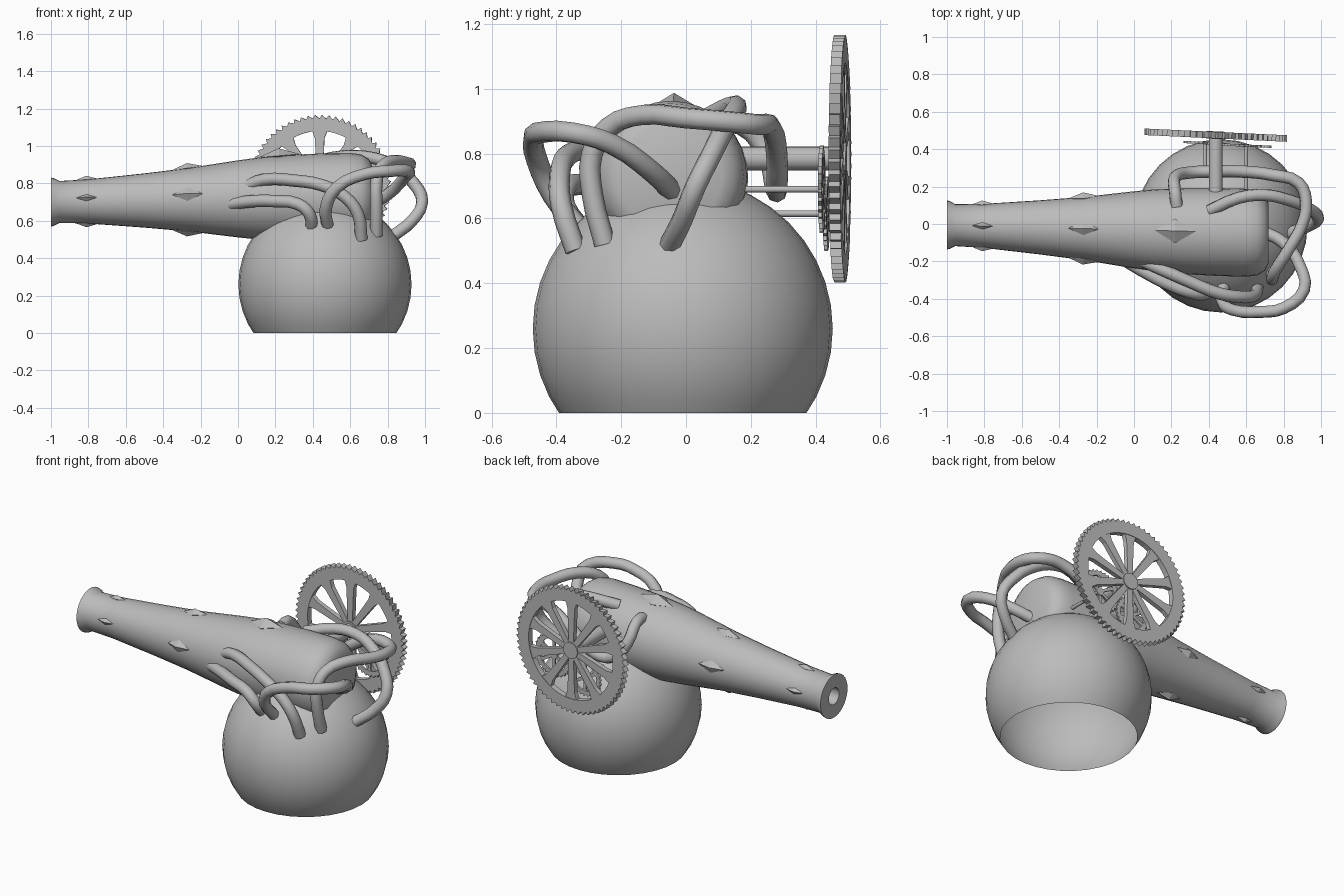
import bpy, bmesh, math
from mathutils import Vector, Matrix

if "Cube" in bpy.data.objects:
    bpy.data.objects.remove(bpy.data.objects["Cube"])

grey = bpy.data.materials.new("iron_grey")
grey.diffuse_color = (0.5, 0.5, 0.5, 1)
grey.use_nodes = True
grey.node_tree.nodes["Principled BSDF"].inputs["Base Color"].default_value = grey.diffuse_color


def finish(name, bm, smooth=None):
    bmesh.ops.recalc_face_normals(bm, faces=bm.faces[:])
    mesh = bpy.data.meshes.new(name)
    bm.to_mesh(mesh)
    bm.free()
    ob = bpy.data.objects.new(name, mesh)
    bpy.context.collection.objects.link(ob)
    mesh.materials.append(grey)
    if smooth:
        shade(ob, smooth)
    return ob


def shade(ob, angle):
    bpy.ops.object.select_all(action='DESELECT')
    ob.select_set(True)
    bpy.context.view_layer.objects.active = ob
    bpy.ops.object.shade_smooth_by_angle(angle=math.radians(angle))


# Round base: open shell cut flat at the ground
bm = bmesh.new()
bmesh.ops.create_uvsphere(bm, u_segments=32, v_segments=20, radius=0.463,
                          matrix=Matrix.Translation((0.465, -0.01, 0.26)))
bmesh.ops.bisect_plane(bm, geom=bm.verts[:] + bm.edges[:] + bm.faces[:],
                       plane_co=(0, 0, 0), plane_no=(0, 0, 1), clear_inner=True)
finish("round_base", bm, 40)

# Barrel: rings along a slightly tilted axis, with an inset bore
PROFILE = [(-0.75, 0.05), (-1, 0.05), (-1, 0.131), (-0.985, 0.128), (-0.955, 0.112),
           (-0.8, 0.118), (-0.5, 0.145), (-0.26, 0.17), (0, 0.206), (0.12, 0.22),
           (0.27, 0.23), (0.45, 0.235), (0.6, 0.235), (0.66, 0.226), (0.70, 0.2),
           (0.72, 0.16)]


def axis(x):
    t = (x + 1) / 1.72
    return Vector((x, -0.005 - 0.045 * t, 0.70 + 0.03 * t))


def surface(x, a):
    for (x0, r0), (x1, r1) in zip(PROFILE[4:], PROFILE[5:]):
        if x0 <= x <= x1:
            r = r0 + (r1 - r0) * (x - x0) / (x1 - x0)
    return axis(x) + r * Vector((0, math.cos(a), math.sin(a)))


bm = bmesh.new()
N = 32
rings = []
for x, r in PROFILE:
    rings.append([bm.verts.new(axis(x) + r * Vector((0, math.cos(k * math.tau / N),
                  math.sin(k * math.tau / N)))) for k in range(N)])
for a, b in zip(rings, rings[1:]):
    for k in range(N):
        bm.faces.new((a[k], a[(k + 1) % N], b[(k + 1) % N], b[k]))
bm.faces.new(rings[0])
bm.faces.new(rings[-1])
finish("barrel", bm, 40)


# Diamond studs: flat pyramids lying on the barrel surface
def stud(x, deg, length, width, height):
    a = math.radians(deg)
    c = surface(x, a)
    along = (surface(x + 0.05, a) - surface(x - 0.05, a)).normalized()
    side = Vector((0, -math.sin(a), math.cos(a)))
    out = along.cross(side).normalized()
    if out.dot(c - axis(x)) < 0:
        out = -out
    bm = bmesh.new()
    base = [bm.verts.new(c + v) for v in (along * length, side * width,
                                          -along * length, -side * width)]
    tip = bm.verts.new(c + out * height)
    low = bm.verts.new(c - out * height)
    for k in range(4):
        for p in (tip, low):
            bm.faces.new((base[k], base[(k + 1) % 4], p))
    finish("diamond_stud", bm)


for angle in (90, 190 - 20, 10, 270):
    stud(-0.81, angle, 0.06, 0.018, 0.02)
    stud(-0.27, angle, 0.085, 0.036, 0.027)
stud(0.22, 90, 0.11, 0.066, 0.04)


# Toothed, spoked wheels standing upright, slightly turned
def gear(name, centre, radius, root, inner, thick, teeth, spokes, hub, w0, w1):
    bm = bmesh.new()
    n = teeth * 2
    loops = []
    for y in (-thick / 2, thick / 2):
        for ring in ("out", "in"):
            vs = []
            for k in range(n):
                a = (k + (0.4 if k % 2 else 0)) * math.tau / n
                r = inner if ring == "in" else (radius if k % 2 else root)
                vs.append(bm.verts.new((r * math.cos(a), y, r * math.sin(a))))
            loops.append(vs)
    of, inf, ob, inb = loops
    for a, b in ((of, inf), (inf, inb), (inb, ob), (ob, of)):
        for k in range(n):
            j = (k + 1) % n
            bm.faces.new((a[k], a[j], b[j], b[k]))
    # spokes flare where they meet the rim
    d = thick * 0.4
    for s in range(spokes):
        rot = Matrix.Rotation(math.tau * s / spokes, 3, 'Y')
        path = [(hub * 0.6, w0), (inner * 0.86, w1), (inner * 1.03, w1 * 1.7)]
        secs = [[bm.verts.new(rot @ Vector((sx * w / 2, sy * d, r)))
                 for sx, sy in ((-1, -1), (1, -1), (1, 1), (-1, 1))] for r, w in path]
        for a, b in zip(secs, secs[1:]):
            for k in range(4):
                j = (k + 1) % 4
                bm.faces.new((a[k], a[j], b[j], b[k]))
        bm.faces.new(secs[0])
        bm.faces.new(secs[-1])
    bmesh.ops.create_cone(bm, cap_ends=True, segments=16, radius1=hub, radius2=hub,
                          depth=thick * 1.15, matrix=Matrix.Rotation(math.pi / 2, 4, 'X'))
    ob = finish(name, bm)
    ob.location = centre
    ob.rotation_euler.z = math.radians(-2.7)


gear("large_wheel", (0.437, 0.475, 0.785), 0.382, 0.362, 0.295, 0.035, 64, 10, 0.05, 0.032, 0.05)
gear("upper_gear", (0.60, 0.419, 0.69), 0.135, 0.122, 0.098, 0.012, 30, 6, 0.025, 0.016, 0.02)
gear("lower_gear", (0.38, 0.433, 0.615), 0.115, 0.103, 0.082, 0.012, 26, 6, 0.025, 0.016, 0.02)


# Axle and gear rods
def rod(name, x, z, y0, y1, r, seg):
    bm = bmesh.new()
    m = Matrix.Translation((x, (y0 + y1) / 2, z)) @ Matrix.Rotation(math.pi / 2, 4, 'X')
    bmesh.ops.create_cone(bm, cap_ends=True, segments=seg, radius1=r, radius2=r,
                          depth=y1 - y0, matrix=m)
    finish(name, bm, 50)


rod("wheel_axle", 0.437, 0.785, 0.1, 0.475, 0.037, 20)
rod("upper_gear_rod", 0.60, 0.69, 0.1, 0.425, 0.01, 10)
rod("lower_gear_rod", 0.38, 0.615, 0.1, 0.437, 0.01, 10)


# Bent hoses joining the barrel and the base
def hose(name, pts, r=0.033):
    cu = bpy.data.curves.new(name, 'CURVE')
    cu.dimensions = '3D'
    cu.bevel_depth = r
    cu.bevel_resolution = 2
    cu.resolution_u = 3
    cu.use_fill_caps = True
    sp = cu.splines.new('BEZIER')
    sp.bezier_points.add(len(pts) - 1)
    for bp, p in zip(sp.bezier_points, pts):
        bp.co = p
        bp.handle_left_type = bp.handle_right_type = 'AUTO'
    ob = bpy.data.objects.new(name, cu)
    bpy.context.collection.objects.link(ob)
    cu.materials.append(grey)
    bpy.ops.object.select_all(action='DESELECT')
    ob.select_set(True)
    bpy.context.view_layer.objects.active = ob
    bpy.ops.object.convert(target='MESH')
    shade(bpy.context.view_layer.objects.active, 60)


hose("low_front_hose", [(-0.04, -0.2, 0.69), (0.08, -0.27, 0.705), (0.2, -0.33, 0.705),
     (0.32, -0.37, 0.69), (0.38, -0.375, 0.64), (0.395, -0.32, 0.56)])
hose("high_front_hose", [(0.03, -0.19, 0.78), (0.14, -0.24, 0.82), (0.3, -0.31, 0.815),
     (0.45, -0.37, 0.79), (0.57, -0.39, 0.73), (0.64, -0.385, 0.64), (0.66, -0.34, 0.5)])
hose("looping_front_hose", [(0.48, -0.33, 0.57), (0.47, -0.41, 0.67), (0.53, -0.46, 0.78),
     (0.68, -0.47, 0.85), (0.8, -0.45, 0.865), (0.91, -0.35, 0.865), (0.89, -0.23, 0.83),
     (0.8, -0.1, 0.74), (0.69, -0.04, 0.68)])
hose("wrapping_hose", [(0.74, -0.25, 0.52), (0.74, -0.29, 0.68), (0.74, -0.29, 0.8),
     (0.76, -0.24, 0.88), (0.83, -0.13, 0.92), (0.9, 0, 0.91), (0.92, 0.12, 0.9),
     (0.88, 0.22, 0.89), (0.75, 0.26, 0.885), (0.58, 0.28, 0.8), (0.42, 0.28, 0.69),
     (0.3, 0.275, 0.7), (0.22, 0.25, 0.8), (0.22, 0.17, 0.89), (0.23, 0.09, 0.89)])
hose("rear_hose", [(0.83, -0.05, 0.52), (0.93, -0.01, 0.6), (0.985, 0.03, 0.7),
     (0.94, 0.08, 0.8), (0.82, 0.13, 0.9), (0.7, 0.155, 0.94), (0.56, 0.14, 0.945),
     (0.4, 0.07, 0.91)])
